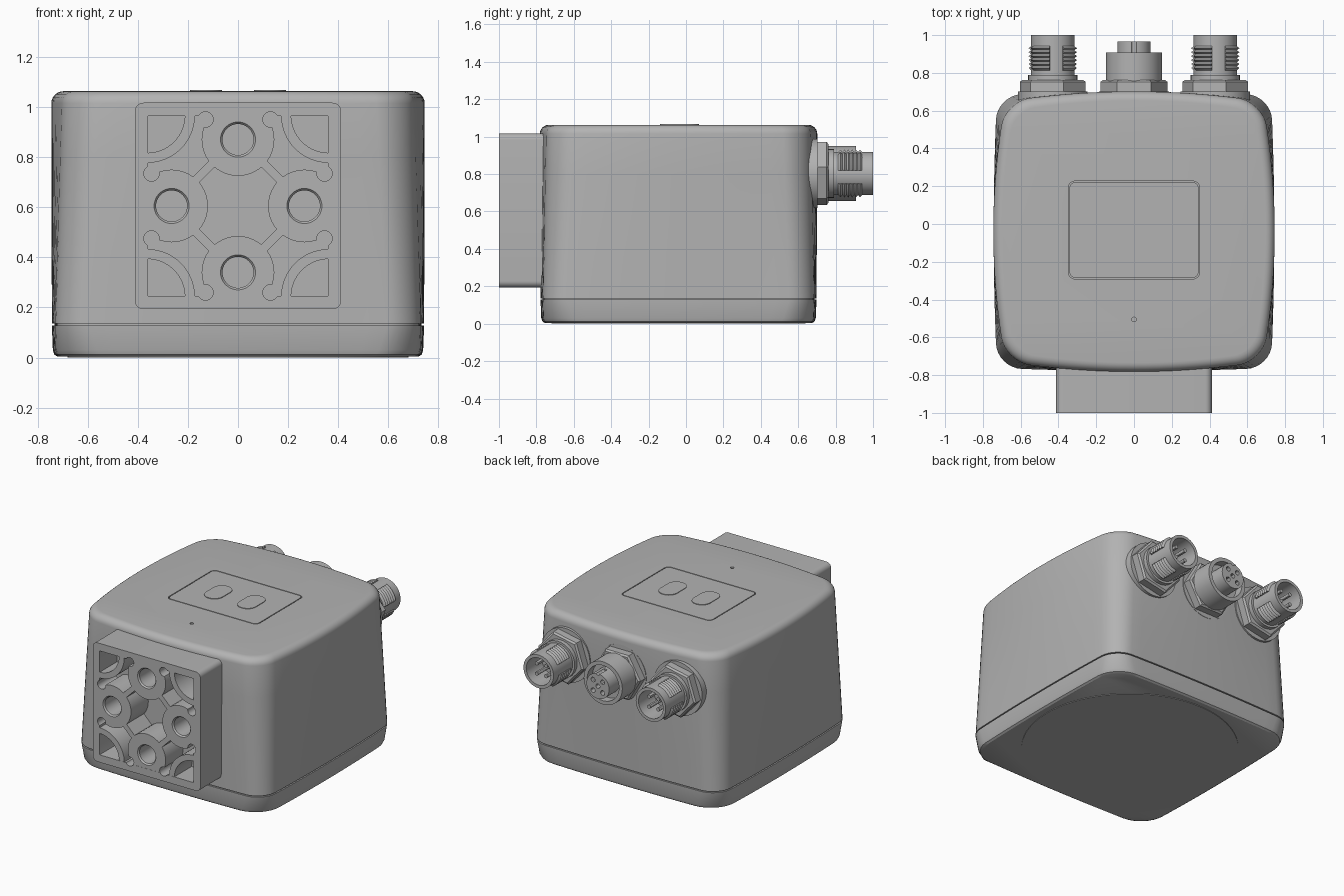
import bpy, bmesh, math
from math import cos, sin, pi, radians

if "Cube" in bpy.data.objects:
    bpy.data.objects.remove(bpy.data.objects["Cube"])

grey = bpy.data.materials.new("plain_grey")
grey.use_nodes = True
grey.diffuse_color = (0.45, 0.45, 0.45, 1)
grey.node_tree.nodes["Principled BSDF"].inputs["Base Color"].default_value = grey.diffuse_color


def finish(name, bm):
    bmesh.ops.recalc_face_normals(bm, faces=bm.faces)
    mesh = bpy.data.meshes.new(name)
    bm.to_mesh(mesh)
    bm.free()
    mesh.materials.append(grey)
    ob = bpy.data.objects.new(name, mesh)
    bpy.context.collection.objects.link(ob)
    return ob


def activate(ob):
    bpy.ops.object.select_all(action='DESELECT')
    ob.select_set(True)
    bpy.context.view_layer.objects.active = ob


def smooth(ob, angle=30):
    activate(ob)
    bpy.ops.object.shade_smooth_by_angle(angle=radians(angle))
    return ob


def cut(ob, cutter, remove=True):
    activate(ob)
    mod = ob.modifiers.new("cut", 'BOOLEAN')
    mod.object, mod.solver = cutter, 'EXACT'
    bpy.ops.object.modifier_apply(modifier=mod.name)
    if remove:
        bpy.data.objects.remove(cutter)


def loft(name, rings, cap=True):
    bm = bmesh.new()
    loops = [[bm.verts.new(p) for p in ring] for ring in rings]
    n = len(loops[0])
    for a, b in zip(loops, loops[1:]):
        for i in range(n):
            bm.faces.new((a[i], a[(i + 1) % n], b[(i + 1) % n], b[i]))
    if cap:
        bm.faces.new(loops[0])
        bm.faces.new(loops[-1])
    return finish(name, bm)


def prism(name, pts, a, b, axis='z'):
    place = (lambda u, v, w: (u, v, w)) if axis == 'z' else (lambda u, v, w: (u, w, v))
    return loft(name, [[place(u, v, w) for u, v in pts] for w in (a, b)])


def circle(cx, cy, r, n=32, start=0.0):
    return [(cx + r * cos(start + 2 * pi * i / n), cy + r * sin(start + 2 * pi * i / n)) for i in range(n)]


def rounded(cx, cy, hx, hy, r, n=8, side=1):
    """Rounded rectangle; side is the number of segments on each straight run."""
    pts = []
    for k, (sx, sy) in enumerate(((1, 1), (-1, 1), (-1, -1), (1, -1))):
        for i in range(n + 1):
            a = pi / 2 * (k + i / n)
            pts.append((cx + sx * (hx - r) + r * cos(a), cy + sy * (hy - r) + r * sin(a)))
    out = []
    for i, p in enumerate(pts):
        q = pts[(i + 1) % len(pts)]
        m = side if i % (n + 1) == n else 1
        out += [(p[0] + (q[0] - p[0]) * t / m, p[1] + (q[1] - p[1]) * t / m) for t in range(m)]
    return out


def tube(name, x, z, outer, inner, y0, y1, n=40):
    rings = [(outer, y0), (outer, y1), (inner, y1), (inner, y0), (outer, y0)]
    return smooth(loft(name, [[(u, y, v) for u, v in circle(x, z, r, n)] for r, y in rings], cap=False))


def housing_ring(z, inset=0.0, extra_radius=0.0):
    """Bulged outline that grows squarer towards the base."""
    t = min(max((z - 0.13) / 0.9, 0), 1)
    hx, hy = 0.725 - 0.045 * t - inset, 0.722 - 0.034 * t - inset
    bx, by = 0.018 + 0.047 * t, 0.016 + 0.038 * t
    pts = rounded(0, 0, hx, hy, 0.13 + extra_radius - inset * 0.5, 8, 16)
    return [(x * (1 + bx / hx * (1 - (y / hy) ** 2)),
             -0.04 + y * (1 + by / hy * (1 - (x / hx) ** 2)), z) for x, y in pts]


# Housing: base tray, seam and main shell
base = loft("base_tray", [housing_ring(*r) for r in
            ((0.004, 0.022, 0.05), (0.012, 0.01, 0.04), (0.03, 0.004, 0.03), (0.128, 0.0))])
smooth(base)
smooth(loft("seam", [housing_ring(z, 0.01) for z in (0.12, 0.145)]))
fillet = [(1.015 + 0.048 * sin(a), 0.048 * (1 - cos(a))) for a in [pi / 12 * i for i in range(7)]]
shell = loft("housing", [housing_ring(z) for z in (0.136, 0.36, 0.58, 0.8)] + [housing_ring(*f) for f in fillet])
TOP = 1.063
cut(shell, prism("panel_cutter", rounded(0, -0.032, 0.347, 0.259, 0.035), TOP - 0.012, TOP + 0.1))
cut(shell, prism("pinhole_cutter", circle(0, -0.505, 0.012, 16), TOP - 0.04, TOP + 0.1))
smooth(shell)
smooth(prism("bottom_disc", circle(0, -0.04, 0.68, 96), 0.0, 0.01))

# Flush top panel with two oval buttons
smooth(prism("top_panel", rounded(0, -0.032, 0.341, 0.253, 0.03), TOP - 0.02, TOP))
for side, x in (("left", 0.127), ("right", -0.127)):
    smooth(prism(side + "_button", rounded(x, -0.035, 0.064, 0.105, 0.062), TOP - 0.01, TOP + 0.004))

# Front mounting block: hollow square with small relief holes
CZ = 0.605
block = prism("mounting_block", rounded(0, CZ, 0.412, 0.412, 0.035), -1.0, -0.7, 'y')
cut(block, prism("cavity_cutter", rounded(0, CZ, 0.36, 0.36, 0.004, 2), -1.1, -0.81, 'y'))
reliefs = [(sx * a, CZ + sz * b) for sx in (1, -1) for sz in (1, -1) for a, b in ((0.13, 0.345), (0.345, 0.13))]
for u, v in reliefs:
    cut(block, prism("relief_cutter", circle(u, v, 0.031, 24), -1.1, -0.81, 'y'))
smooth(block)

# Four screw bosses, the ribs between them and quarter walls in the corners
FACE = -0.999
for k in range(4):
    a = k * pi / 2
    bx, bz = 0.265 * cos(a), CZ + 0.265 * sin(a)
    profile = [(0.145, -0.8), (0.145, FACE), (0.07, FACE), (0.062, FACE + 0.01), (0.062, -0.8), (0.145, -0.8)]
    boss = loft("screw_boss", [[(u, y, v) for u, v in circle(bx, bz, r, 40)] for r, y in profile], cap=False)
    for u, v in reliefs:
        if math.hypot(u - bx, v - bz) < 0.17:
            cut(boss, prism("relief_cutter", circle(u, v, 0.031, 24), -1.1, -0.75, 'y'))
    smooth(boss)
    d = a + pi / 4
    rib = [(r * cos(d) - s * sin(d), CZ + r * sin(d) + s * cos(d))
           for r, s in ((0.175, -0.07), (0.21, -0.07), (0.21, 0.07), (0.175, 0.07))]
    prism("boss_rib", rib, FACE, -0.8, 'y')
    cx, cz = math.copysign(0.362, cos(d)), math.copysign(0.362, sin(d))
    arc = [(r, d + pi + pi / 4 * t / 8) for r, order in ((0.15, range(-8, 9)), (0.19, range(8, -9, -1))) for t in order]
    smooth(prism("corner_wall", [(cx + r * cos(q), CZ + cz + r * sin(q)) for r, q in arc], FACE, -0.8, 'y'))


# Rear connectors
PZ = 0.803


def thread_arc(name, x, start, sweep):
    """A short band of ridges on a connector barrel."""
    bm = bmesh.new()
    ridges = [(0.112, 0.81)]
    for i in range(6):
        ridges += [(0.116, 0.815 + 0.021 * i), (0.129, 0.8255 + 0.021 * i)]
    ridges += [(0.116, 0.941), (0.112, 0.945)]
    ridges += [(0.105, 0.945), (0.105, 0.81)]
    rows = []
    for s in range(9):
        a = start + sweep * s / 8
        rows.append([bm.verts.new((x + r * cos(a), y, PZ + r * sin(a))) for r, y in ridges])
    n = len(ridges)
    for p, q in zip(rows, rows[1:]):
        for i in range(n):
            bm.faces.new((p[i], p[(i + 1) % n], q[(i + 1) % n], q[i]))
    bm.faces.new(rows[0])
    bm.faces.new(rows[-1])
    return finish(name, bm)


for label, x, turn in (("left", 0.43, 0.2), ("middle", 0, 0.0), ("right", -0.43, 0.2)):
    smooth(prism(label + "_seat", circle(x, PZ, 0.185, 48), 0.6, 0.702, 'y'))
    hexes = [(0.165, 0.69), (0.178, 0.7), (0.178, 0.752), (0.165, 0.762)]
    loft(label + "_hex_nut", [[(u, y, v) for u, v in circle(x, PZ, r, 6, turn)] for r, y in hexes])
    if label == "middle":
        tube("socket_collar", x, PZ, 0.148, 0.122, 0.7, 0.908)
        prism("socket_floor", circle(x, PZ, 0.13), 0.7, 0.85, 'y')
        core = prism("socket_core", circle(x, PZ, 0.087), 0.8, 0.965, 'y')
        holes = [(0, PZ)] + circle(x, PZ, 0.052, 4, pi / 4)
        for u, v in holes:
            cut(core, prism("pin_cutter", circle(u, v, 0.016, 12), 0.9, 1.1, 'y'))
        cut(core, prism("key_cutter", circle(x, PZ + 0.09, 0.014, 12), 0.88, 1.1, 'y'))
        smooth(core)
        continue
    smooth(prism(label + "_shoulder", circle(x, PZ, 0.13), 0.75, 0.79, 'y'))
    tube(label + "_barrel", x, PZ, 0.115, 0.094, 0.7, 1.0)
    prism(label + "_barrel_floor", circle(x, PZ, 0.1), 0.7, 0.83, 'y')
    for u, v in circle(x, PZ, 0.05, 4, pi / 4):
        smooth(prism(label + "_pin", circle(u, v, 0.013, 12), 0.82, 0.97, 'y'))
    for k in range(4):
        thread_arc(label + "_thread", x, radians(8 + 90 * k), radians(55))
